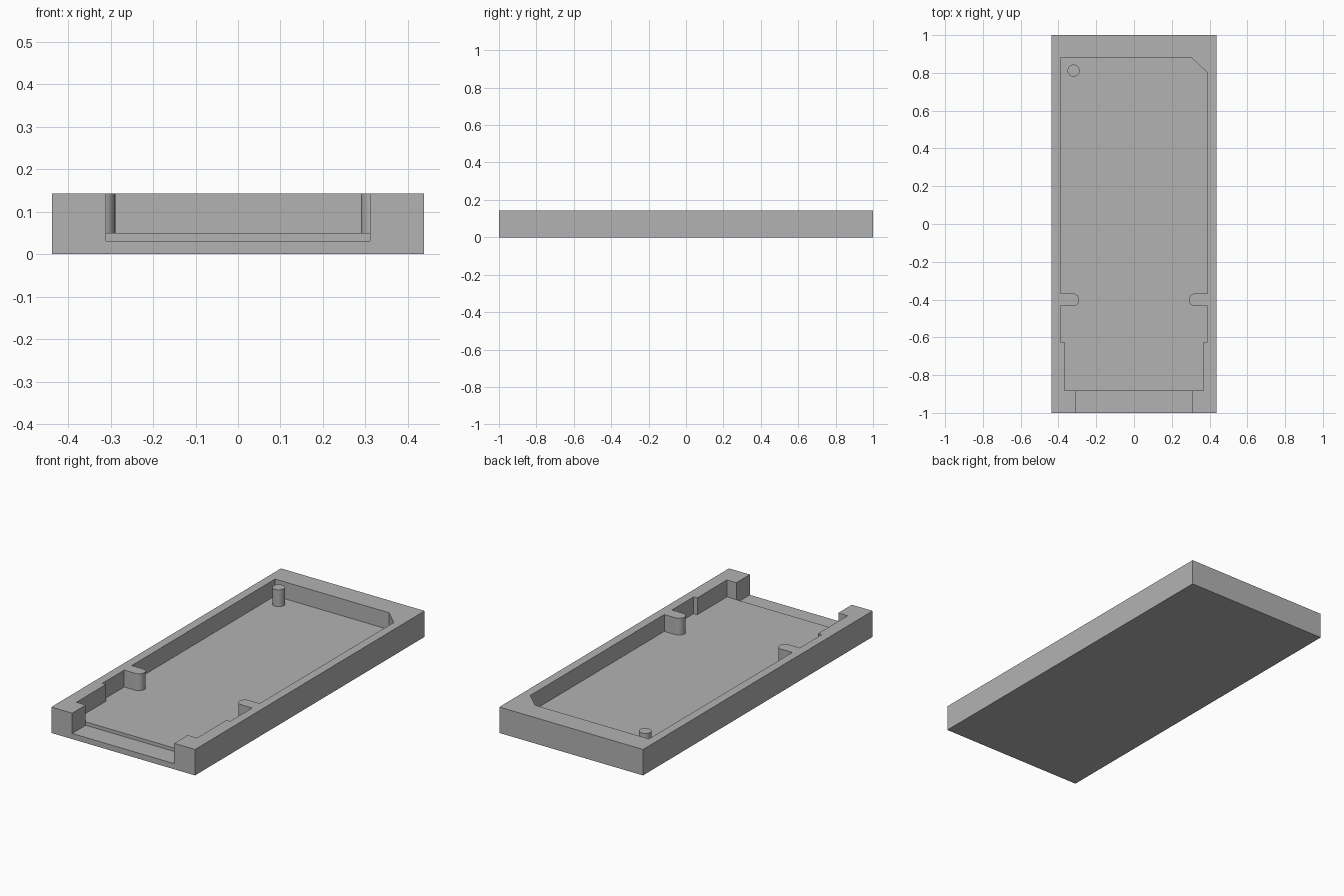
import bpy, bmesh
from math import cos, sin, pi

cube = bpy.data.objects.get("Cube")
if cube:
    bpy.data.objects.remove(cube, do_unlink=True)

HALF_W, TOP = 0.438, 0.143
FLOOR, NOTCH_FLOOR = 0.05, 0.031
INNER_END = -0.882

grey = bpy.data.materials.new("plain grey")
grey.use_nodes = True
colour = (0.45, 0.45, 0.45, 1)
grey.diffuse_color = colour
grey.node_tree.nodes["Principled BSDF"].inputs["Base Color"].default_value = colour


def prism(name, outline, z0, z1):
    """Extrude a flat outline between two heights."""
    bm = bmesh.new()
    face = bm.faces.new([bm.verts.new((x, y, z0)) for x, y in outline])
    up = bmesh.ops.extrude_face_region(bm, geom=[face])["geom"]
    verts = [v for v in up if isinstance(v, bmesh.types.BMVert)]
    bmesh.ops.translate(bm, verts=verts, vec=(0, 0, z1 - z0))
    bmesh.ops.recalc_face_normals(bm, faces=bm.faces)
    mesh = bpy.data.meshes.new(name)
    bm.to_mesh(mesh)
    bm.free()
    mesh.materials.append(grey)
    obj = bpy.data.objects.new(name, mesh)
    bpy.context.collection.objects.link(obj)
    return obj


def rect(x, y0, y1):
    return [(-x, y0), (x, y0), (x, y1), (-x, y1)]


def arc(cx, cy, r, start, end, steps):
    angles = [start + (end - start) * i / steps for i in range(steps + 1)]
    return [(cx + r * cos(a), cy + r * sin(a)) for a in angles]


def activate(obj):
    bpy.ops.object.select_all(action="DESELECT")
    obj.select_set(True)
    bpy.context.view_layer.objects.active = obj


def cut(target, cutter):
    cutter.hide_render = True
    mod = target.modifiers.new("cut", "BOOLEAN")
    mod.operation, mod.solver, mod.object = "DIFFERENCE", "EXACT", cutter
    activate(target)
    bpy.ops.object.modifier_apply(modifier=mod.name)
    bpy.data.objects.remove(cutter, do_unlink=True)


# Right half of the pocket: narrow end, step, rounded side tab
side = [(0.368, INNER_END), (0.368, -0.624), (0.39, -0.624)]
side += arc(0.323, -0.401, 0.033, 1.5 * pi, 0.5 * pi, 16)
side.insert(3, (0.39, -0.434))
side.append((0.39, -0.368))

# Full pocket: mirrored sides, with one chamfered far corner
pocket = side + [(0.39, 0.80), (0.305, 0.88), (-0.39, 0.88)]
pocket += [(-x, y) for x, y in reversed(side)]

# Tray body with pocket and open front notch
tray = prism("tray", rect(HALF_W, -1, 1), 0, TOP)
cut(tray, prism("pocket_cutter", pocket, FLOOR, TOP + 0.1))
cut(tray, prism("notch_cutter", rect(0.311, -1.1, INNER_END), NOTCH_FLOOR, TOP + 0.1))

# Locating pin in the far left-hand corner of the pocket
pin = prism("locating_pin", arc(-0.32, 0.812, 0.032, 0, 2 * pi * 31 / 32, 31),
            FLOOR - 0.01, TOP)

for obj in (tray, pin):
    activate(obj)
    bpy.ops.object.shade_smooth_by_angle(angle=pi / 6)
